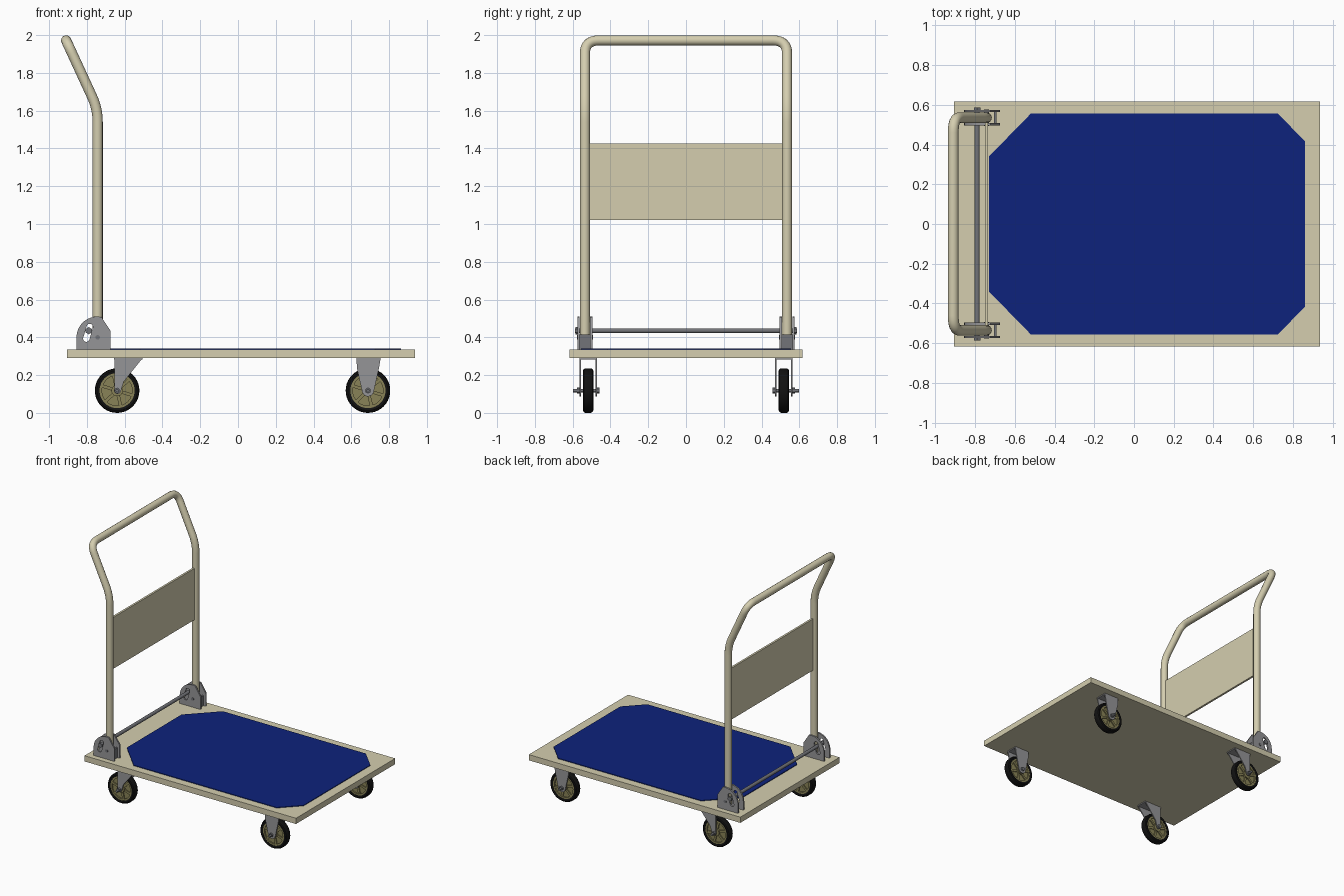
import bpy, bmesh, math
from mathutils import Vector, Matrix

old = bpy.data.objects.get("Cube")
if old:
    bpy.data.objects.remove(old)

parts = []


def material(name, rgb):
    m = bpy.data.materials.new(name)
    m.use_nodes = True
    m.diffuse_color = (*rgb, 1)
    m.node_tree.nodes["Principled BSDF"].inputs["Base Color"].default_value = (*rgb, 1)
    return m


CREAM = material("cream paint", (0.66, 0.615, 0.43))
BLUE = material("blue mat", (0.004, 0.016, 0.2))
STEEL = material("grey steel", (0.3, 0.3, 0.31))
DARK = material("dark steel", (0.17, 0.175, 0.19))
RUBBER = material("black rubber", (0.006, 0.006, 0.006))
OLIVE = material("olive hub", (0.25, 0.225, 0.095))


def add(name, mesh, mat):
    mesh.materials.clear()
    mesh.materials.append(mat)
    ob = bpy.data.objects.new(name, mesh)
    bpy.context.collection.objects.link(ob)
    parts.append(ob)
    return ob


def from_bm(name, bm, mat):
    bmesh.ops.recalc_face_normals(bm, faces=bm.faces)
    mesh = bpy.data.meshes.new(name)
    bm.to_mesh(mesh)
    bm.free()
    return add(name, mesh, mat)


def box(name, lo, hi, mat):
    lo, hi = Vector(lo), Vector(hi)
    bm = bmesh.new()
    bmesh.ops.create_cube(bm, size=1, matrix=Matrix.Translation((lo + hi) / 2)
                          @ Matrix.Diagonal((*(hi - lo), 1)))
    return from_bm(name, bm, mat)


def rod(name, centre, radius, length, mat, sides=20):
    """Cylinder lying along y."""
    bm = bmesh.new()
    bmesh.ops.create_cone(bm, cap_ends=True, segments=sides, radius1=radius, radius2=radius,
                          depth=length, matrix=Matrix.Translation(centre)
                          @ Matrix.Rotation(math.pi / 2, 4, "X"))
    return from_bm(name, bm, mat)


def curve_mesh(name, loops, mat, closed, **settings):
    """Mesh from poly splines; inner loops of a flat curve become holes."""
    cu = bpy.data.curves.new(name, "CURVE")
    cu.dimensions = "2D" if closed else "3D"
    cu.fill_mode = "BOTH" if closed else "FULL"
    for key, value in settings.items():
        setattr(cu, key, value)
    for pts in loops:
        sp = cu.splines.new("POLY")
        sp.points.add(len(pts) - 1)
        for p, co in zip(sp.points, pts):
            p.co = (*Vector(co).to_3d(), 1)
        sp.use_cyclic_u = closed
    tmp = bpy.data.objects.new("outline", cu)
    bpy.context.collection.objects.link(tmp)
    bpy.context.view_layer.update()
    mesh = bpy.data.meshes.new_from_object(tmp.evaluated_get(bpy.context.evaluated_depsgraph_get()))
    bpy.data.objects.remove(tmp)
    return add(name, mesh, mat)


def upright_plate(name, loops, y, thick, mat):
    """Plate drawn in x-z, standing at the given y."""
    ob = curve_mesh(name, loops, mat, True, extrude=thick / 2)
    ob.data.transform(Matrix.Translation((0, y, 0)) @ Matrix.Rotation(math.pi / 2, 4, "X"))
    return ob


def lathe(name, profile, centre, mat, steps=40):
    """Closed (radius, y) profile turned about the y axis."""
    bm = bmesh.new()
    vs = [bm.verts.new((r, y, 0)) for r, y in profile]
    es = [bm.edges.new((vs[i - 1], vs[i])) for i in range(len(vs))]
    bmesh.ops.spin(bm, geom=vs + es, cent=(0, 0, 0), axis=(0, 1, 0),
                   angle=math.tau, steps=steps, use_merge=True)
    bmesh.ops.remove_doubles(bm, verts=bm.verts, dist=1e-5)
    bmesh.ops.translate(bm, verts=bm.verts, vec=centre)
    return from_bm(name, bm, mat)


def arc(cx, cz, r, a0, a1, n=8):
    return [(cx + r * math.cos(math.radians(a0 + (a1 - a0) * i / n)),
             cz + r * math.sin(math.radians(a0 + (a1 - a0) * i / n))) for i in range(n + 1)]


def rounded(points, cuts, n=8):
    """Open path with each inner corner replaced by a curve."""
    pts = [Vector(p) for p in points]
    out = [pts[0]]
    for a, b, c, cut in zip(pts, pts[1:], pts[2:], cuts):
        s, e = b + (a - b).normalized() * cut, b + (c - b).normalized() * cut
        for i in range(n + 1):
            t = i / n
            out.append(s * (1 - t) ** 2 + b * 2 * t * (1 - t) + e * t * t)
    return out + [pts[-1]]


# Deck and mat
box("deck", (-0.905, -0.617, 0.29), (0.937, 0.617, 0.335), CREAM)
half = [(0.862, 0.415), (0.725, 0.555), (-0.52, 0.555), (-0.73, 0.34)]
mat_outline = half + [(x, -y) for x, y in reversed(half)]
mat_ob = curve_mesh("mat", [mat_outline], BLUE, True, extrude=0.003)
mat_ob.data.transform(Matrix.Translation((0, 0, 0.337)))

# Push handle and its panel
HX, HY = -0.743, 0.535
path = [(HX, -HY, 0.37), (HX, -HY, 1.61), (-0.91, -HY, 1.972),
        (-0.91, HY, 1.972), (HX, HY, 1.61), (HX, HY, 0.37)]
curve_mesh("handle_tube", [rounded(path, (0.07, 0.075, 0.075, 0.07))], CREAM, False,
           bevel_depth=0.027, bevel_resolution=5, use_fill_caps=True)
box("handle_panel", (-0.751, -0.515, 1.02), (-0.735, 0.515, 1.425), CREAM)

# Hinge brackets: slotted cheeks joined by a web
cheek = ([(-0.675, 0.335), (-0.675, 0.435), (-0.715, 0.495)]
         + arc(-0.745, 0.4, 0.11, 78, 180, 10) + [(-0.855, 0.335)])
slot = arc(-0.785, 0.455, 0.017, -15, 165) + arc(-0.803, 0.393, 0.017, 165, 345)
for side, s in (("right", -1), ("left", 1)):
    for place, y in (("inner", 0.502), ("outer", 0.569)):
        upright_plate(f"{side}_{place}_bracket", [cheek, slot], s * y, 0.012, STEEL)
    ys = sorted((s * 0.502, s * 0.569))
    box(f"{side}_bracket_web", (-0.705, ys[0], 0.335), (-0.693, ys[1], 0.415), DARK)
    rod(f"{side}_handle_pivot", (HX, s * HY, 0.4), 0.012, 0.085, DARK)
    rod(f"{side}_rod_nut", (-0.79, s * 0.58, 0.435), 0.019, 0.012, DARK, 6)
rod("locking_rod", (-0.79, 0, 0.435), 0.013, 1.174, DARK)

# Casters
R, WZ, WY = 0.118, 0.118, 0.518
swivel_fork = [(-0.013, 0.29), (-0.013, 0.14)] + arc(0.002, 0.118, 0.018, 180, 340) \
    + [(0.035, 0.165), (0.135, 0.29)]
fixed_fork = [(-0.061, 0.29), (-0.058, 0.235)] + arc(0, 0.118, 0.031, 195, 345) \
    + [(0.058, 0.235), (0.067, 0.29)]
tire = [(0.093, -0.024), (0.106, -0.027), (0.114, -0.023), (R, -0.014),
        (R, 0.014), (0.114, 0.023), (0.106, 0.027), (0.093, 0.024)]
rim = [(0.08, -0.022), (0.095, -0.022), (0.095, 0.022), (0.08, 0.022)]


def caster(name, x, s, fork):
    c = Vector((x, s * WY, WZ))
    lathe(f"{name}_tire", tire, c, RUBBER)
    lathe(f"{name}_rim", rim, c, OLIVE)
    rod(f"{name}_hub_web", c, 0.085, 0.024, OLIVE, 40)
    rod(f"{name}_hub_boss", c, 0.03, 0.056, OLIVE, 24)
    # Spokes
    bm = bmesh.new()
    for i in range(6):
        bmesh.ops.create_cube(bm, size=1, matrix=Matrix.Translation(c)
                              @ Matrix.Rotation(math.tau * i / 6 + 0.3, 4, "Y")
                              @ Matrix.Translation((0.055, 0, 0))
                              @ Matrix.Diagonal((0.06, 0.04, 0.017, 1)))
    from_bm(f"{name}_spokes", bm, OLIVE)
    # Fork cheeks, top plate, axle and nuts
    outline = [(x + px, pz) for px, pz in fork]
    for place, dy in (("inner", -0.042), ("outer", 0.042)):
        upright_plate(f"{name}_{place}_fork", [outline], s * (WY + dy), 0.008, STEEL)
        rod(f"{name}_{place}_nut", c + Vector((0, s * dy * 1.25, 0)), 0.016, 0.014, DARK, 6)
    xs = [p[0] for p in outline]
    box(f"{name}_top_plate", (min(xs), c.y - 0.046, 0.282), (max(xs), c.y + 0.046, 0.29), STEEL)
    rod(f"{name}_axle", c + Vector((0, s * 0.01, 0)), 0.009, 0.14, DARK)


for side, s in (("right", -1), ("left", 1)):
    caster(f"{side}_swivel_caster", -0.64, s, swivel_fork)
    caster(f"{side}_fixed_caster", 0.688, s, fixed_fork)

# Smooth shading with sharp edges kept
bpy.ops.object.select_all(action="DESELECT")
for ob in parts:
    ob.select_set(True)
bpy.context.view_layer.objects.active = parts[0]
bpy.ops.object.shade_smooth_by_angle(angle=math.radians(35))
